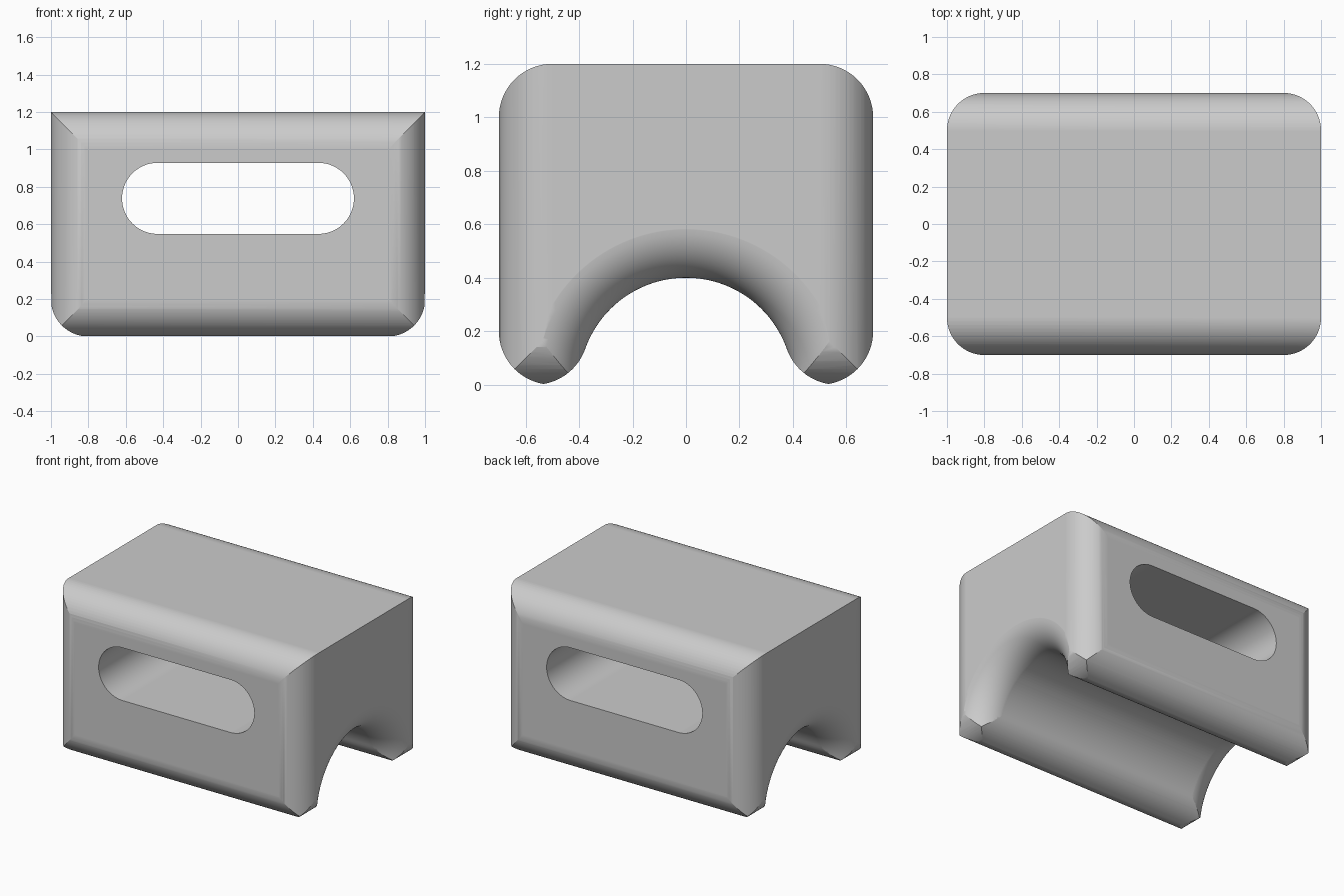
import bpy, bmesh, math
from math import sin, cos, pi, radians

if "Cube" in bpy.data.objects:
    bpy.data.objects.remove(bpy.data.objects["Cube"])

R = 0.2      # edge rounding
ARCH = 0.4   # arch radius
E = 0.0004   # tiny offset that keeps tool faces from being coplanar


def arc(cx, cy, r, a0, a1, n=16):
    return [(cx + r * cos(radians(a0 + (a1 - a0) * i / n)),
             cy + r * sin(radians(a0 + (a1 - a0) * i / n))) for i in range(n + 1)]


def make_object(name, bm):
    bmesh.ops.remove_doubles(bm, verts=bm.verts, dist=1e-6)
    bmesh.ops.recalc_face_normals(bm, faces=bm.faces)
    me = bpy.data.meshes.new(name)
    bm.to_mesh(me)
    bm.free()
    ob = bpy.data.objects.new(name, me)
    bpy.context.collection.objects.link(ob)
    return ob


def prism(name, pts, place, lo, hi):
    """Extrude a closed 2D profile; place(u, v, t) maps it into space."""
    bm = bmesh.new()
    face = bm.faces.new([bm.verts.new(place(u, v, lo)) for u, v in pts])
    new = bmesh.ops.extrude_face_region(bm, geom=[face])["geom"]
    shift = [b - a for a, b in zip(place(0, 0, lo), place(0, 0, hi))]
    bmesh.ops.translate(bm, vec=shift, verts=[g for g in new if isinstance(g, bmesh.types.BMVert)])
    return make_object(name, bm)


def combine(body, tool, op):
    m = body.modifiers.new(op, "BOOLEAN")
    m.operation, m.solver, m.object = op, "EXACT", tool
    bpy.context.view_layer.objects.active = body
    bpy.ops.object.modifier_apply(modifier=m.name)
    bpy.data.objects.remove(tool)


# Body: side profile with rounded corners, arch and rounded feet
fy = math.sqrt((ARCH + R) ** 2 - R ** 2)
t = math.degrees(math.atan2(R, fy))
tip = math.degrees(math.asin((fy - 0.5) / 2 / R))
half = (arc(0, 0, ARCH, 90, t, 24) + arc(fy, R, R, 180 + t, 270 - tip, 12)
        + arc(0.5, R, R, 270 + tip, 360)[1:] + arc(0.5, 1.0, R, 0, 90))
profile = half + [(-u, v) for u, v in reversed(half[1:])]
body = prism("arched_block", profile, lambda u, v, s: (s, u, v), -1.2, 1.2)

# Rounded vertical edges
b = 0.5 + E
plan = (arc(0.8, b, R, 0, 90) + arc(-0.8, b, R, 90, 180)
        + arc(-0.8, -b, R, 180, 270) + arc(0.8, -b, R, 270, 360))
combine(body, prism("plan_tool", plan, lambda u, v, s: (u, v, s), -0.5, 1.6), "INTERSECT")

# Rounded bottom end edges
c = 0.8 + E
front = [(1.0 + E, 1.5), (-1.0 - E, 1.5)] + arc(-c, R - E, R, 180, 270) + arc(c, R - E, R, 270, 360)
combine(body, prism("front_tool", front, lambda u, v, s: (u, s, v), -1, 1), "INTERSECT")

# Flared rounding of the arch at both ends
for side in (-1, 1):
    flare = [(0.8 + E * 2 + R * sin(a), ARCH + R - R * cos(a) - 0.0003)
             for a in [pi / 2 * i / 16 for i in range(17)]] + [(1.3, 0.6)]
    n = 128
    bm = bmesh.new()
    rings = [[bm.verts.new((side * x, r * cos(2 * pi * (k + 0.5) / n), r * sin(2 * pi * (k + 0.5) / n)))
              for k in range(n)] for x, r in flare]
    for p, q in zip(rings, rings[1:]):
        for k in range(n):
            bm.faces.new((p[k], p[k - 1], q[k - 1], q[k]))
    bm.faces.new(rings[0])
    bm.faces.new(rings[-1])
    combine(body, make_object("flare_tool", bm), "DIFFERENCE")

# Slot through the front and back
slot = arc(0.43, 0.738, 0.19, -90, 90, 32) + arc(-0.43, 0.738, 0.19, 90, 270, 32)
combine(body, prism("slot_tool", slot, lambda u, v, s: (u, s, v), -1, 1), "DIFFERENCE")

# Smooth shading with crisp mitres
bpy.ops.object.select_all(action="DESELECT")
body.select_set(True)
bpy.context.view_layer.objects.active = body
bpy.ops.object.shade_smooth_by_angle(angle=radians(20))
wn = body.modifiers.new("flat_faces", "WEIGHTED_NORMAL")
wn.keep_sharp = True
